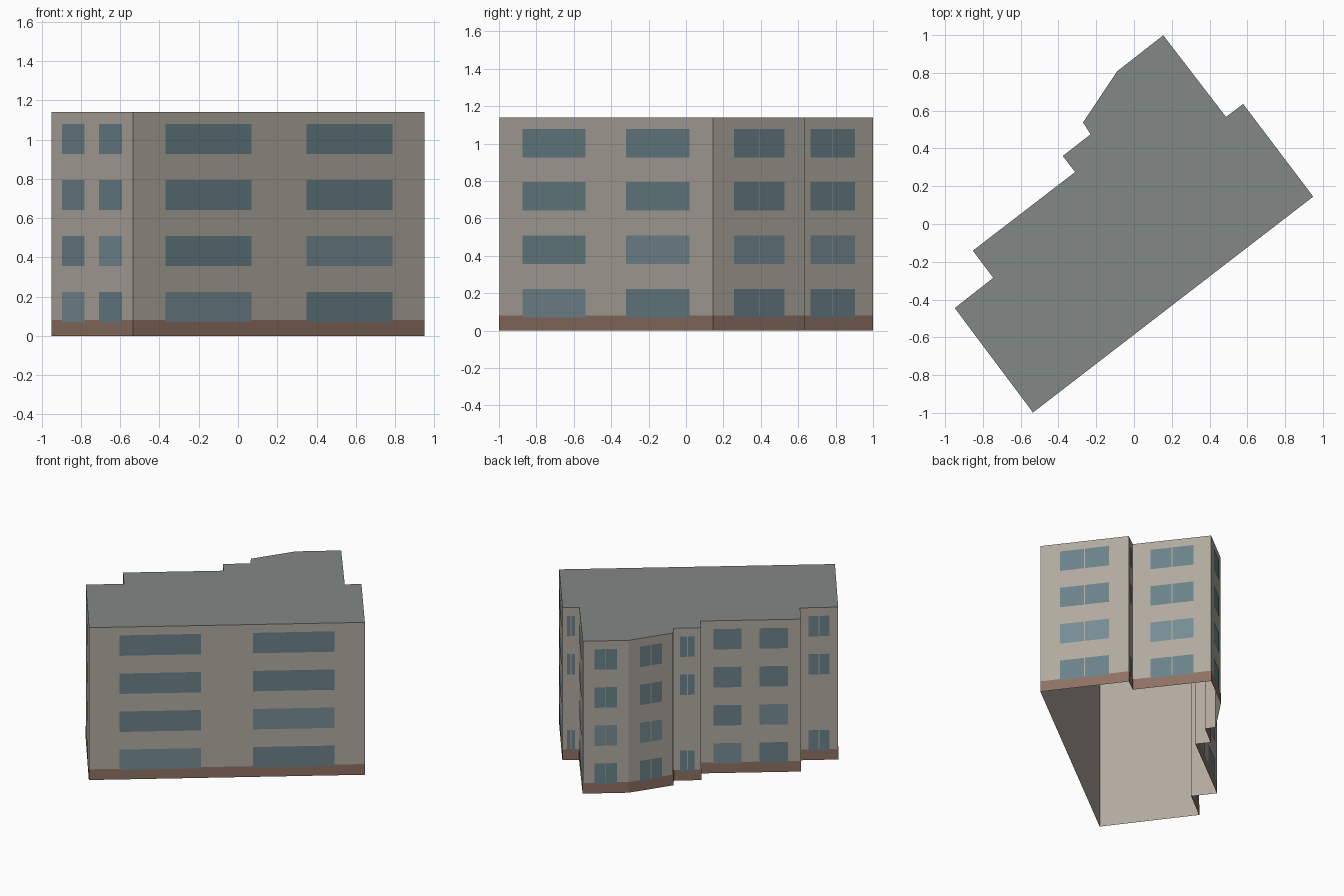
import bpy
from mathutils import Vector

if "Cube" in bpy.data.objects:
    bpy.data.objects.remove(bpy.data.objects["Cube"])

HEIGHT, FLOORS, PLINTH = 1.14, 4, 0.08
STOREY = HEIGHT / FLOORS

# Footprint corners, counter-clockwise
PLAN = [Vector(p) for p in [
    (-0.535, -0.998), (0.949, 0.145), (0.578, 0.635), (0.487, 0.567),
    (0.155, 0.999), (-0.09, 0.808), (-0.27, 0.538), (-0.23, 0.475),
    (-0.377, 0.36), (-0.312, 0.275), (-0.853, -0.141), (-0.745, -0.285),
    (-0.949, -0.445)]]
N = len(PLAN)


def material(name, rgb):
    m = bpy.data.materials.new(name)
    m.diffuse_color = (*rgb, 1)
    m.use_nodes = True
    m.node_tree.nodes["Principled BSDF"].inputs["Base Color"].default_value = m.diffuse_color
    return m


WALL = material("render_wall", (0.43, 0.395, 0.345))
BASE = material("brown_base", (0.27, 0.165, 0.125))
ROOF = material("grey_roof", (0.225, 0.25, 0.24))
GLASS = material("dark_glass", (0.145, 0.22, 0.25))
GLASS_LIGHT = material("light_glass", (0.18, 0.26, 0.295))


def mesh_object(name, verts, faces, mat):
    me = bpy.data.meshes.new(name)
    me.from_pydata(verts, [], faces)
    me.materials.append(mat)
    ob = bpy.data.objects.new(name, me)
    bpy.context.collection.objects.link(ob)
    return ob


def outward(k):
    d = (PLAN[(k + 1) % N] - PLAN[k % N]).normalized()
    return Vector((d.y, -d.x))


def ring(z, grow=0.0):
    # Footprint at height z, mitred outwards by grow
    pts = []
    for k, p in enumerate(PLAN):
        m, n = outward(k - 1), outward(k)
        q = p + (m + n) * (grow / (1 + m.dot(n)))
        pts.append((q.x, q.y, z))
    return pts


def wall_band(name, z0, z1, mat, grow=0.0):
    faces = [(i, (i + 1) % N, (i + 1) % N + N, i + N) for i in range(N)]
    return mesh_object(name, ring(z0, grow) + ring(z1, grow), faces, mat)


# Hollow shell, open underneath, with a thin brown skin around the base
wall_band("walls", 0, HEIGHT, WALL)
wall_band("plinth", 0, PLINTH, BASE, 0.0015)
mesh_object("roof", ring(HEIGHT), [tuple(range(N))], ROOF)

# Window panes, collected per glass tone
panes = {False: [], True: []}


def add_pane(a, along, out, s0, s1, z0, z1, light):
    p, q = (a + along * s + out * 0.003 for s in (s0, s1))
    panes[light] += [(p.x, p.y, z0), (q.x, q.y, z0), (q.x, q.y, z1), (p.x, p.y, z1)]


for k in range(N):
    a, b = PLAN[k], PLAN[(k + 1) % N]
    length = (b - a).length
    if length < 0.11:
        continue
    along = (b - a).normalized()
    out = outward(k)
    count = 2 if length > 0.65 else 1
    short = length < 0.29
    margin = 0.012 if short else 0.028
    cell = (length - 2 * margin) / count
    half = 0.305 * cell
    for row in range(FLOORS):
        if short and row == 1:      # narrow bays have a blank first floor
            continue
        z0, z1 = (row + 0.25) * STOREY, (row + 0.785) * STOREY
        for i in range(count):
            mid = margin + (i + 0.5) * cell
            light = row < 2 and (row == i if count == 2 else row == 1)
            if count == 2:
                add_pane(a, along, out, mid - half, mid + half, z0, z1, light)
            else:                   # single windows are split in two panes
                gap = min(0.003, half * 0.1)
                add_pane(a, along, out, mid - half, mid - gap, z0, z1, light)
                add_pane(a, along, out, mid + gap, mid + half, z0, z1, light)

for light, verts in panes.items():
    faces = [tuple(range(i, i + 4)) for i in range(0, len(verts), 4)]
    mesh_object("windows_light" if light else "windows_dark", verts, faces,
                GLASS_LIGHT if light else GLASS)
